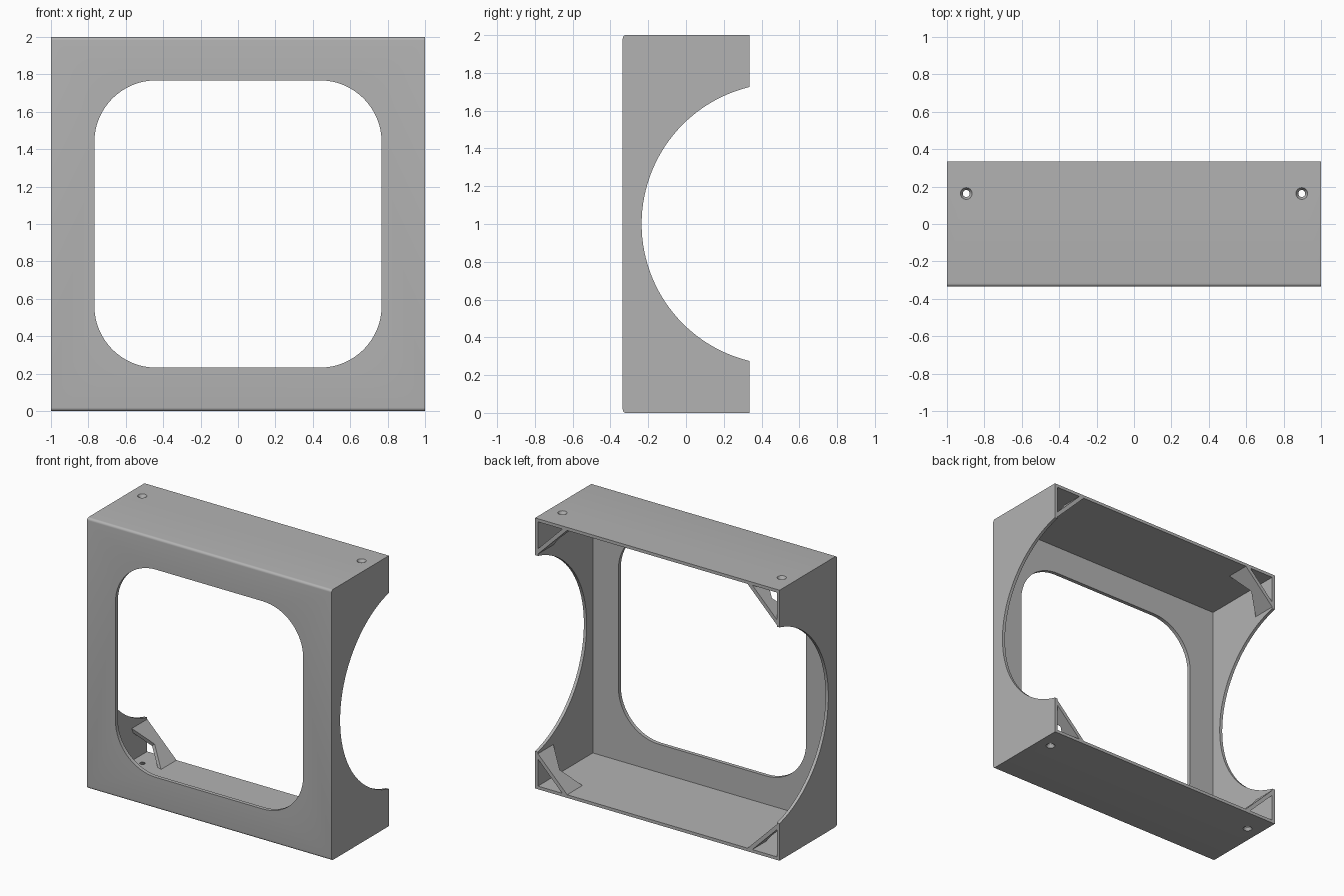
import bpy, bmesh
from math import sin, cos, pi, radians
from mathutils import Vector

cube = bpy.data.objects.get("Cube")
if cube:
    bpy.data.objects.remove(cube, do_unlink=True)

HALF_DEPTH = 0.335
WALL = 0.023

grey = bpy.data.materials.new("plain grey")
grey.use_nodes = True
colour = (0.45, 0.45, 0.45, 1)
grey.diffuse_color = colour
grey.node_tree.nodes["Principled BSDF"].inputs["Base Color"].default_value = colour


def prism(name, points, offset):
    """Extrude a planar outline along an offset vector."""
    bm = bmesh.new()
    base = bm.faces.new([bm.verts.new(p) for p in points])
    top = bmesh.ops.extrude_face_region(bm, geom=[base])["geom"]
    bmesh.ops.translate(bm, vec=Vector(offset),
                        verts=[g for g in top if isinstance(g, bmesh.types.BMVert)])
    bmesh.ops.recalc_face_normals(bm, faces=bm.faces)
    mesh = bpy.data.meshes.new(name)
    bm.to_mesh(mesh)
    bm.free()
    mesh.materials.append(grey)
    obj = bpy.data.objects.new(name, mesh)
    bpy.context.collection.objects.link(obj)
    return obj


def arc(cx, cy, r, start, end, steps):
    angles = [radians(start + (end - start) * i / steps) for i in range(steps + 1)]
    return [(cx + r * cos(a), cy + r * sin(a)) for a in angles]


def activate(obj):
    bpy.ops.object.select_all(action="DESELECT")
    obj.select_set(True)
    bpy.context.view_layer.objects.active = obj


def cut(obj, cutter):
    mod = obj.modifiers.new("cut", "BOOLEAN")
    mod.operation, mod.solver, mod.object = "DIFFERENCE", "EXACT", cutter
    activate(obj)
    bpy.ops.object.modifier_apply(modifier=mod.name)
    bpy.data.objects.remove(cutter, do_unlink=True)


# Outer block with softened front edges at top and bottom
r = 0.018
side = [(HALF_DEPTH, 0), (HALF_DEPTH, 2)]
side += arc(-HALF_DEPTH + r, 2 - r, r, 90, 180, 6)
side += arc(-HALF_DEPTH + r, r, r, 180, 270, 6)
frame = prism("frame", [(-1, y, z) for y, z in side], (2, 0, 0))

# Open-backed cavity
i = 1 - WALL
cavity = [(-i, 1 - i), (i, 1 - i), (i, 1 + i), (-i, 1 + i)]
cut(frame, prism("cavity_cutter", [(x, -HALF_DEPTH + 0.028, z) for x, z in cavity], (0, 1, 0)))

# Rounded front window
half, r = 0.768, 0.33
c = half - r
window = []
for k, (sx, sz) in enumerate([(1, 1), (-1, 1), (-1, -1), (1, -1)]):
    window += arc(sx * c, 1 + sz * c, r, 90 * k, 90 * k + 90, 16)
cut(frame, prism("window_cutter", [(x, -0.5, z) for x, z in window], (0, 0.4, 0)))

# Round scoop through both side walls
scoop = arc(0.511, 1, 0.746, 0, 360, 128)[:-1]
cut(frame, prism("scoop_cutter", [(-1.2, y, z) for y, z in scoop], (2.4, 0, 0)))

# Countersunk screw holes in top and bottom
for x in (-0.897, 0.897):
    for z, flip in ((2 - WALL / 2, 0), (WALL / 2, pi)):
        bpy.ops.mesh.primitive_cone_add(vertices=24, radius1=0.012, radius2=0.038,
                                        depth=2 * WALL, location=(x, 0.163, z),
                                        rotation=(flip, 0, 0))
        cut(frame, bpy.context.object)

activate(frame)
bpy.ops.object.shade_smooth_by_angle(angle=radians(30))

# Diagonal corner braces with a V-notched front edge, mirrored to four corners
span = 0.285
a, b = WALL, span - WALL
outline = [(a, HALF_DEPTH), (a, 0.155), (span / 2, 0.25), (b, 0.155), (b, HALF_DEPTH)]
t = 0.028 * sin(pi / 4)
brace = prism("corner_braces", [(-1 + u, y, -1 + span - u) for u, y in outline], (-t, 0, -t))
brace.location.z = 1
mirror = brace.modifiers.new("four corners", "MIRROR")
mirror.use_axis = (True, False, True)
mirror.use_mirror_merge = False
